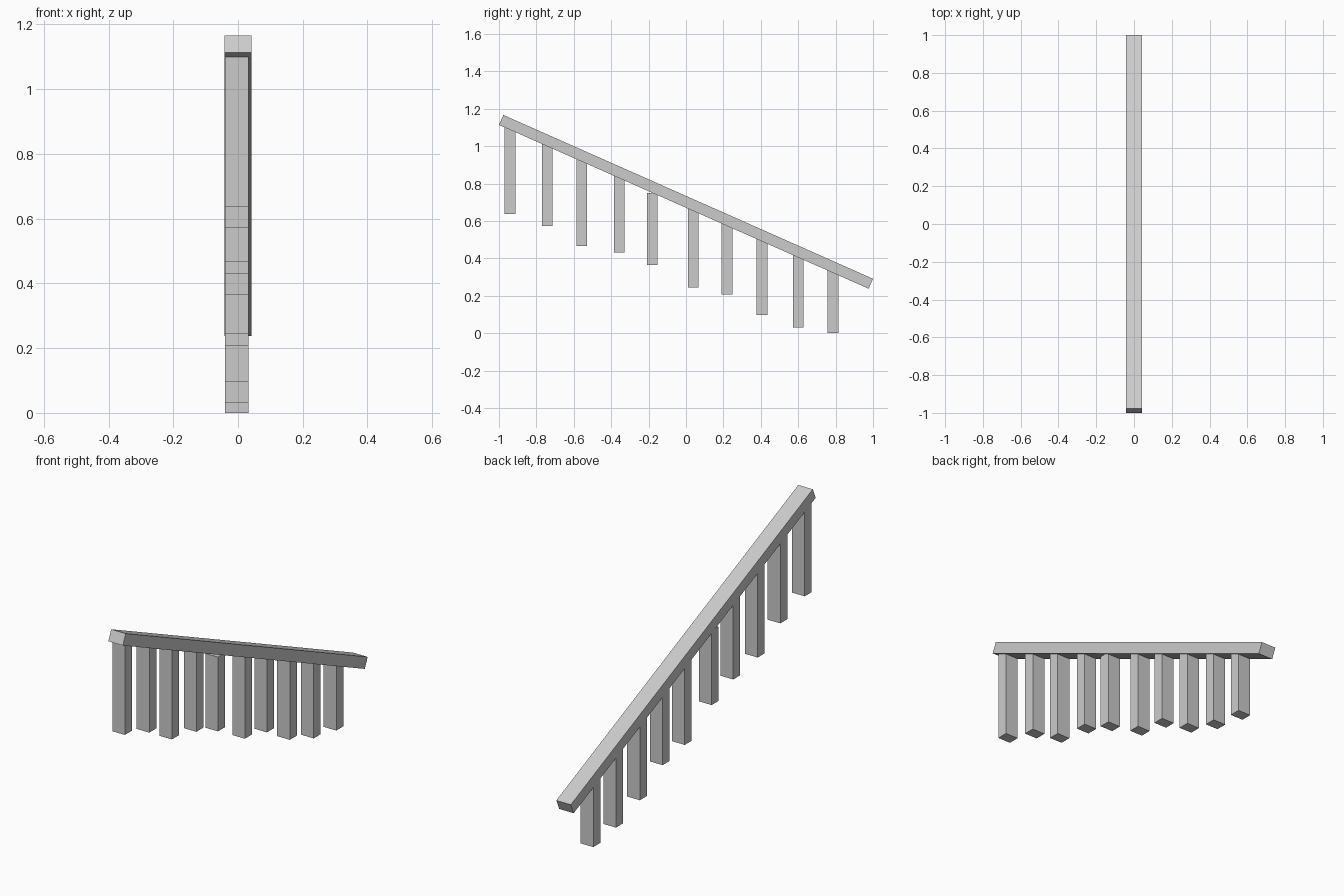
import bpy
import math

if "Cube" in bpy.data.objects:
    bpy.data.objects.remove(bpy.data.objects["Cube"])

SLOPE = math.atan2(0.875, 1.975)   # downward pitch of the rail towards +y
RAIL_MID_Z = 0.702
RAIL_THICK = 0.058


def box(name, center, size, pitch=0.0):
    bpy.ops.mesh.primitive_cube_add(size=1, location=center, rotation=(pitch, 0, 0))
    ob = bpy.context.object
    ob.name = name
    ob.scale = size
    bpy.ops.object.transform_apply(location=False, rotation=False, scale=True)
    return ob


def underside(y):
    return RAIL_MID_Z - y * math.tan(SLOPE) - RAIL_THICK / 2 / math.cos(SLOPE)


# Sloping handrail
box("handrail", (0, 0, RAIL_MID_Z), (0.083, 2.162, RAIL_THICK), -SLOPE)

# Balusters: (y centre, bottom z, how far the top sinks into the rail)
balusters = [
    (-0.941, 0.637, 0.02), (-0.742, 0.573, 0.02), (-0.557, 0.467, 0.02),
    (-0.357, 0.430, 0.02), (-0.181, 0.365, -0.014), (0.039, 0.243, 0.02),
    (0.219, 0.207, 0.02), (0.406, 0.097, 0.036), (0.601, 0.030, 0.02),
    (0.786, 0.0, 0.02),
]
WIDTH_X, WIDTH_Y = 0.072, 0.057
for i, (y, bottom, sink) in enumerate(balusters, 1):
    top = underside(y - WIDTH_Y / 2) + sink
    box(f"baluster_{i}", (-0.004, y, (top + bottom) / 2),
        (WIDTH_X, WIDTH_Y, top - bottom))
